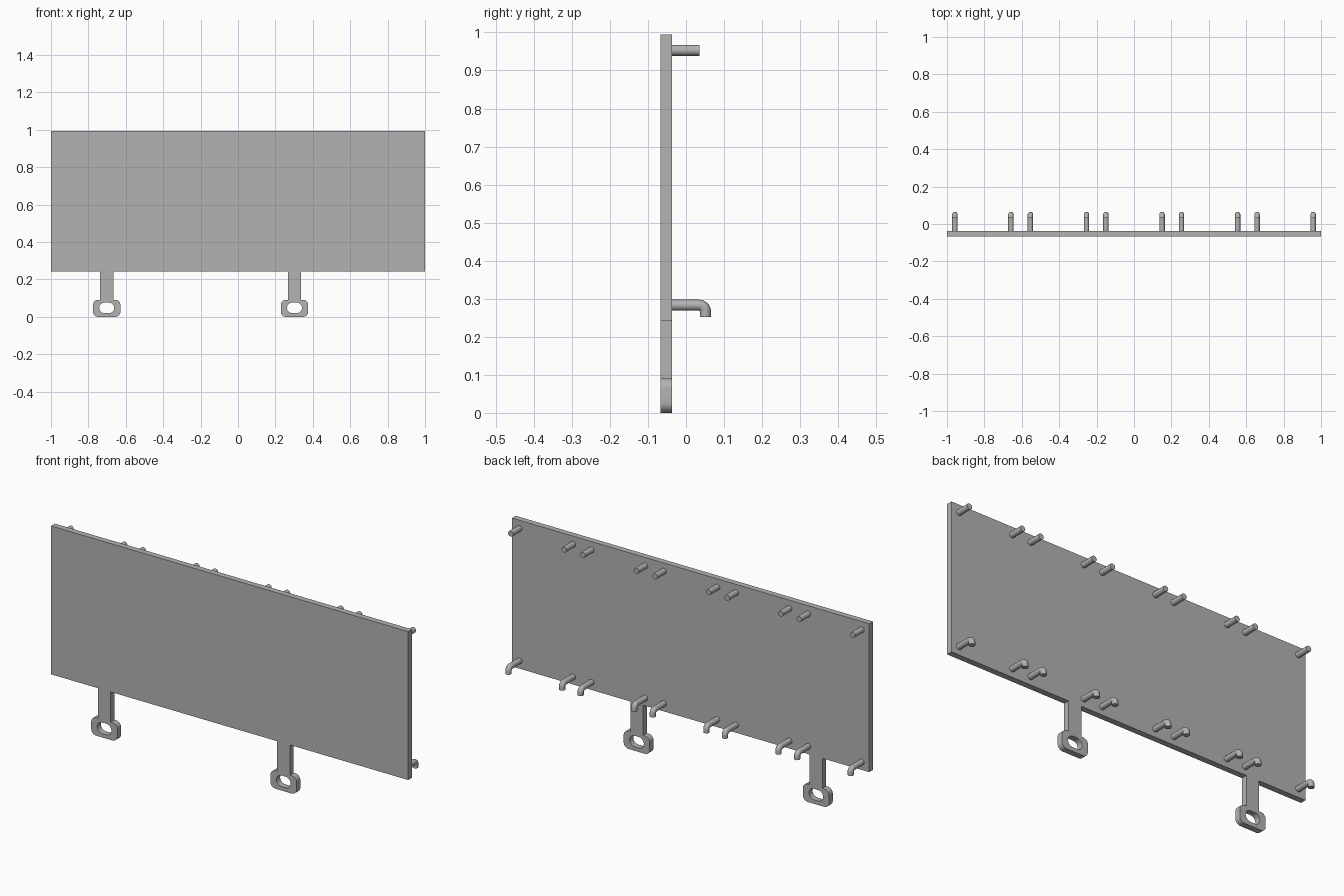
import bpy
from math import sin, cos, pi, radians

cube = bpy.data.objects.get("Cube")
if cube:
    bpy.data.objects.remove(cube, do_unlink=True)

# One grey for every part
GREY = (0.45, 0.45, 0.45, 1)
grey = bpy.data.materials.new("plain grey")
grey.use_nodes = True
grey.diffuse_color = GREY
grey.node_tree.nodes["Principled BSDF"].inputs["Base Color"].default_value = GREY

FRONT, BACK = -0.067, -0.037
MIDDLE, THICK = (FRONT + BACK) / 2, BACK - FRONT
PANEL_LOW, PANEL_TOP = 0.243, 0.994
ROD = 0.0145


def arc(cx, cy, r, start, end, steps=8):
    """Points on an arc, angles in degrees."""
    angles = [radians(start + (end - start) * i / steps) for i in range(steps + 1)]
    return [(cx + r * cos(a), cy + r * sin(a)) for a in angles]


def curve_part(name, splines, cyclic, **settings):
    """Make a mesh part from poly splines."""
    curve = bpy.data.curves.new(name, "CURVE")
    for key, value in settings.items():
        setattr(curve, key, value)
    for points in splines:
        spline = curve.splines.new("POLY")
        spline.points.add(len(points) - 1)
        for point, co in zip(spline.points, points):
            point.co = (*co, 1)
        spline.use_cyclic_u = cyclic
    source = bpy.data.objects.new(name + "_curve", curve)
    bpy.context.collection.objects.link(source)
    graph = bpy.context.evaluated_depsgraph_get()
    mesh = bpy.data.meshes.new_from_object(source.evaluated_get(graph))
    bpy.data.objects.remove(source, do_unlink=True)
    part = bpy.data.objects.new(name, mesh)
    bpy.context.collection.objects.link(part)
    return finish(part)


def finish(part):
    part.data.materials.clear()
    part.data.materials.append(grey)
    bpy.ops.object.select_all(action="DESELECT")
    part.select_set(True)
    bpy.context.view_layer.objects.active = part
    bpy.ops.object.shade_smooth_by_angle(angle=radians(35))
    return part


# Flat panel
bpy.ops.mesh.primitive_cube_add(size=1, location=(0, MIDDLE, (PANEL_LOW + PANEL_TOP) / 2))
panel = bpy.context.object
panel.name = "panel"
panel.scale = (2, THICK, PANEL_TOP - PANEL_LOW)
bpy.ops.object.transform_apply(location=False, rotation=False, scale=True)
finish(panel)

# Hanging tabs: a neck and a rounded foot with a slot through it
NECK, FOOT, FOOT_TOP, CORNER = 0.036, 0.073, 0.091, 0.027
inner = FOOT - CORNER
outline = [(-NECK, FOOT_TOP), (-NECK, PANEL_LOW), (NECK, PANEL_LOW), (NECK, FOOT_TOP)]
outline += arc(inner, FOOT_TOP - CORNER, CORNER, 90, 0)
outline += arc(inner, CORNER, CORNER, 0, -90)
outline += arc(-inner, CORNER, CORNER, -90, -180)
outline += arc(-inner, FOOT_TOP - CORNER, CORNER, 180, 90)
slot = arc(0.012, 0.048, 0.028, -90, 90, 12) + arc(-0.012, 0.048, 0.028, 90, 270, 12)
for side, x in (("right", -0.702), ("left", 0.302)):
    tab = curve_part(side + "_tab", [[(*p, 0) for p in loop] for loop in (outline, slot)],
                     True, dimensions="2D", fill_mode="BOTH", extrude=THICK / 2)
    tab.rotation_euler.x = pi / 2
    tab.location = (x, MIDDLE, 0)

# Rear pegs along the top and bent hooks along the bottom, in five pairs
BEND, HOOK_Z, HOOK_Y = 0.0165, 0.283, 0.051
peg_path = [(0, BACK - 0.005, 0.953), (0, 0.035, 0.953)]
hook_path = [(0, BACK - 0.005, HOOK_Z)]
hook_path += [(0, y, z) for y, z in arc(HOOK_Y - BEND, HOOK_Z - BEND, BEND, 90, 0)]
hook_path.append((0, HOOK_Y, 0.252))
rod = dict(dimensions="3D", bevel_depth=ROD, bevel_resolution=4, use_fill_caps=True)
for pair in range(5):
    for side in (-1, 1):
        x = (pair - 2) * 0.404 + side * 0.15
        for name, path in (("top_peg", peg_path), ("bottom_hook", hook_path)):
            curve_part(name, [path], False, **rod).location.x = x
